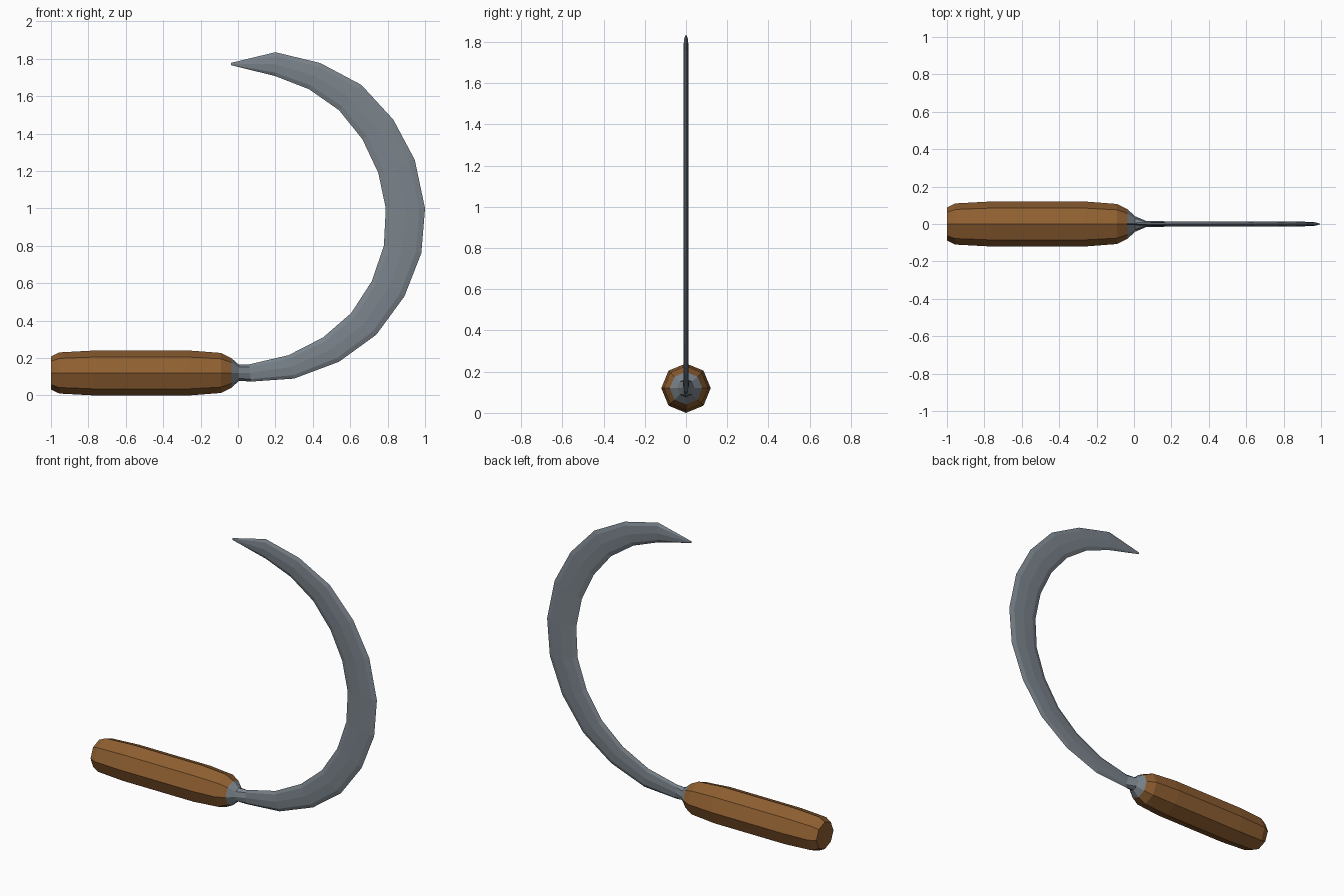
import bpy, bmesh, math
from mathutils import Vector

if "Cube" in bpy.data.objects:
    bpy.data.objects.remove(bpy.data.objects["Cube"])


def material(name, color):
    m = bpy.data.materials.new(name)
    m.diffuse_color = (*color, 1)
    m.use_nodes = True
    m.node_tree.nodes["Principled BSDF"].inputs["Base Color"].default_value = m.diffuse_color
    return m


def loft(name, sections, mat, sides=8):
    """Skin elliptical rings; each section = (outer xz, inner xz, half thickness in y)."""
    bm = bmesh.new()
    rings = []
    for outer, inner, thick in sections:
        a = Vector((outer[0], 0, outer[1]))
        b = Vector((inner[0], 0, inner[1]))
        mid, half = (a + b) / 2, (a - b) / 2
        ring = []
        for i in range(sides):
            t = 2 * math.pi * i / sides
            ring.append(bm.verts.new(mid + half * math.cos(t) + Vector((0, thick * math.sin(t), 0))))
        rings.append(ring)
    for r, s in zip(rings, rings[1:]):
        for i in range(sides):
            j = (i + 1) % sides
            bm.faces.new((r[i], r[j], s[j], s[i]))
    bm.faces.new(rings[0])
    bm.faces.new(rings[-1])
    bmesh.ops.recalc_face_normals(bm, faces=bm.faces[:])
    mesh = bpy.data.meshes.new(name)
    bm.to_mesh(mesh)
    bm.free()
    mesh.materials.append(mat)
    obj = bpy.data.objects.new(name, mesh)
    bpy.context.collection.objects.link(obj)
    return obj


def round_section(x, r):
    return ((x, AXIS - r), (x, AXIS + r), r)


AXIS = 0.12
wood = material("brown wood", (0.275, 0.115, 0.031))
steel = material("grey steel", (0.195, 0.228, 0.258))

# Octagonal wooden handle: (x, radius)
handle_profile = [(-1.0, 0.088), (-0.955, 0.11), (-0.77, 0.12), (-0.26, 0.12),
                  (-0.09, 0.107), (-0.035, 0.079)]
loft("handle", [round_section(x, r) for x, r in handle_profile], wood)

# Collar narrowing from the handle and flattening into the blade root
collar = [round_section(-0.035, 0.079), ((0.005, 0.078), (0.005, 0.164), 0.042),
          ((0.07, 0.074), (0.06, 0.166), 0.016)]
loft("collar", collar, steel)

# Curved blade: back edge and cutting edge in x, z
outer = [(0.07, 0.074), (0.30, 0.09), (0.54, 0.18), (0.74, 0.325), (0.89, 0.53),
         (0.98, 0.76), (1.0, 1.0), (0.945, 1.26), (0.83, 1.475), (0.66, 1.66),
         (0.44, 1.777), (0.20, 1.835), (-0.037, 1.778)]
inner = [(0.06, 0.166), (0.27, 0.215), (0.455, 0.31), (0.605, 0.44), (0.715, 0.61),
         (0.78, 0.80), (0.79, 1.0), (0.75, 1.19), (0.665, 1.37), (0.54, 1.525),
         (0.38, 1.637), (0.20, 1.707), (-0.037, 1.766)]
thickness = [0.016] + [0.013] * 11 + [0.005]
loft("blade", list(zip(outer, inner, thickness)), steel)
